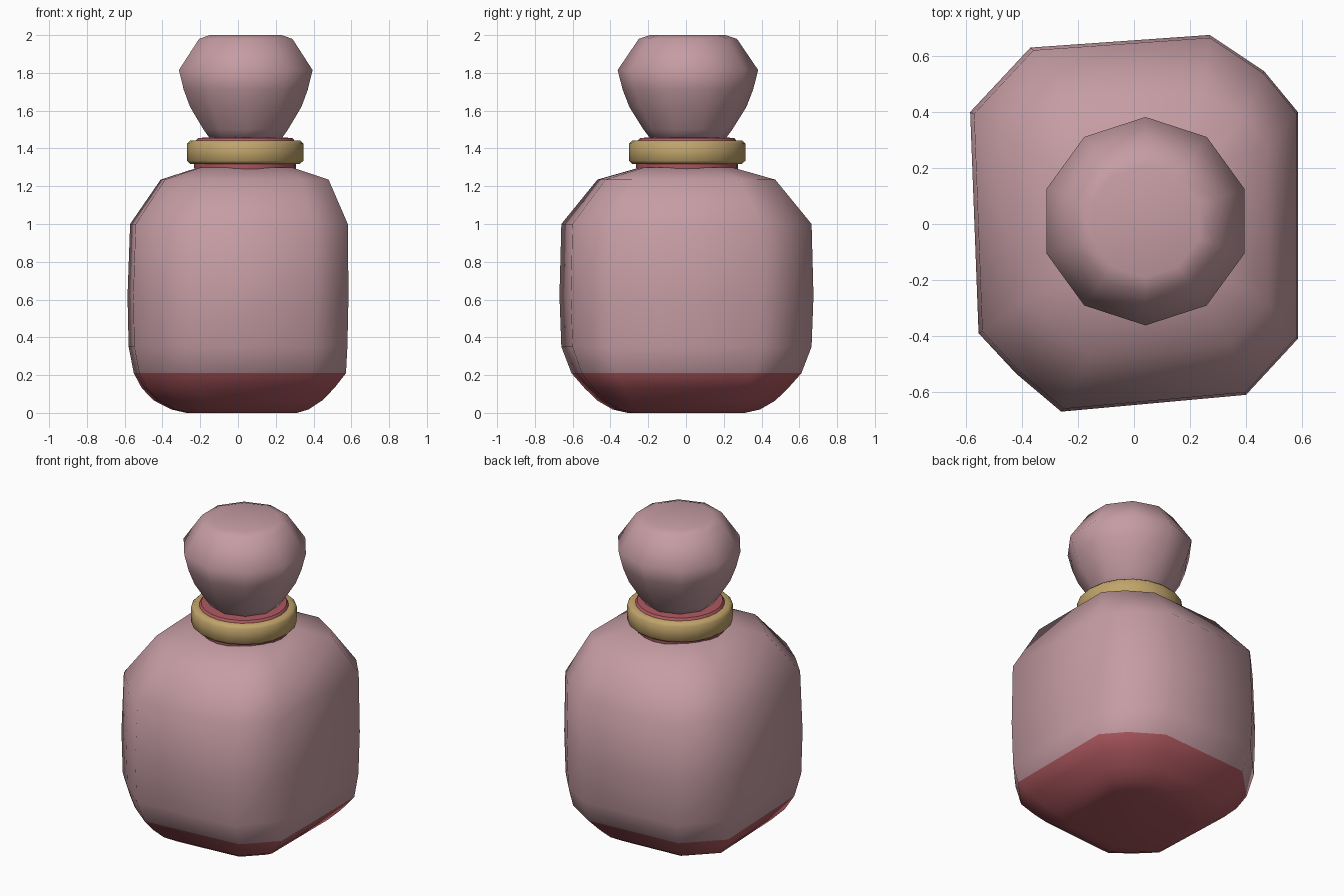
import bpy, bmesh, math

if "Cube" in bpy.data.objects:
    bpy.data.objects.remove(bpy.data.objects["Cube"])


def material(name, rgb):
    m = bpy.data.materials.new(name)
    m.diffuse_color = (*rgb, 1.0)
    m.use_nodes = True
    m.node_tree.nodes["Principled BSDF"].inputs["Base Color"].default_value = m.diffuse_color
    return m


pink = material("pale pink glass", (0.56, 0.335, 0.37))
red = material("deep red liquid", (0.42, 0.098, 0.115))
gold = material("gold metal", (0.53, 0.37, 0.145))


def loft(name, rings, mats, angle, closed=False, rule=None):
    """Skin a stack of equal-length rings; cap the ends or join them."""
    bm = bmesh.new()
    loops = [[bm.verts.new(p) for p in ring] for ring in rings]
    n = len(loops[0])
    pairs = list(zip(loops, loops[1:]))
    if closed:
        pairs.append((loops[-1], loops[0]))
    for a, b in pairs:
        for i in range(n):
            j = (i + 1) % n
            bm.faces.new((a[i], a[j], b[j], b[i]))
    if not closed:
        bm.faces.new(loops[0][::-1])
        bm.faces.new(loops[-1])
    bmesh.ops.recalc_face_normals(bm, faces=bm.faces[:])
    if rule:
        for f in bm.faces:
            f.material_index = rule(f.calc_center_median())
    mesh = bpy.data.meshes.new(name)
    bm.to_mesh(mesh)
    bm.free()
    for m in mats:
        mesh.materials.append(m)
    ob = bpy.data.objects.new(name, mesh)
    bpy.context.collection.objects.link(ob)
    bpy.ops.object.select_all(action='DESELECT')
    ob.select_set(True)
    bpy.context.view_layer.objects.active = ob
    bpy.ops.object.shade_smooth_by_angle(angle=math.radians(angle))
    return ob


def circle(r, z, n, cx=0.038, cy=0.006):
    return [(cx + r * math.sin(-2 * math.pi * i / n),
             cy + r * math.cos(2 * math.pi * i / n), z) for i in range(n)]


# Bottle body: slightly skewed, chamfered square section
section = [(0.585, 0.40), (0.465, 0.545), (0.27, 0.675), (-0.37, 0.63),
           (-0.585, 0.40), (-0.555, -0.39), (-0.42, -0.535),
           (-0.26, -0.67), (0.40, -0.61), (0.585, -0.41)]
# height, x scale, y scale, x shift
levels = [(0.0, 0.50, 0.46, 0.02), (0.018, 0.62, 0.58, 0.01),
          (0.065, 0.76, 0.70, 0.0), (0.13, 0.87, 0.80, 0.0),
          (0.21, 0.96, 0.905, 0.01), (0.35, 0.99, 0.985, 0.0),
          (0.62, 1.0, 1.0, 0.0), (1.0, 0.985, 0.985, 0.005),
          (1.235, 0.76, 0.70, 0.035), (1.30, 0.42, 0.36, 0.038)]
loft("bottle_body",
     [[(x * sx + dx, y * sy, z) for x, y in section] for z, sx, sy, dx in levels],
     [pink, red], 60, rule=lambda c: 1 if c.z < 0.21 else 0)

# Neck rising through the collar
loft("bottle_neck",
     [circle(r, z, 24) for r, z in
      [(0.265, 1.27), (0.27, 1.30), (0.27, 1.43), (0.25, 1.455), (0.18, 1.46)]],
     [red], 40)

# Collar ring with softened edges
loft("neck_collar",
     [circle(r, z, 20) for r, z in
      [(0.25, 1.32), (0.29, 1.318), (0.308, 1.335), (0.308, 1.425),
       (0.29, 1.443), (0.25, 1.441)]],
     [gold], 50, closed=True)

# Ten-sided faceted stopper
loft("stopper",
     [circle(r, z, 10, 0.041, 0.01) for r, z in
      [(0.19, 1.44), (0.235, 1.50), (0.31, 1.62), (0.345, 1.71), (0.372, 1.815),
       (0.26, 1.98), (0.20, 2.0)]],
     [pink], 60)
